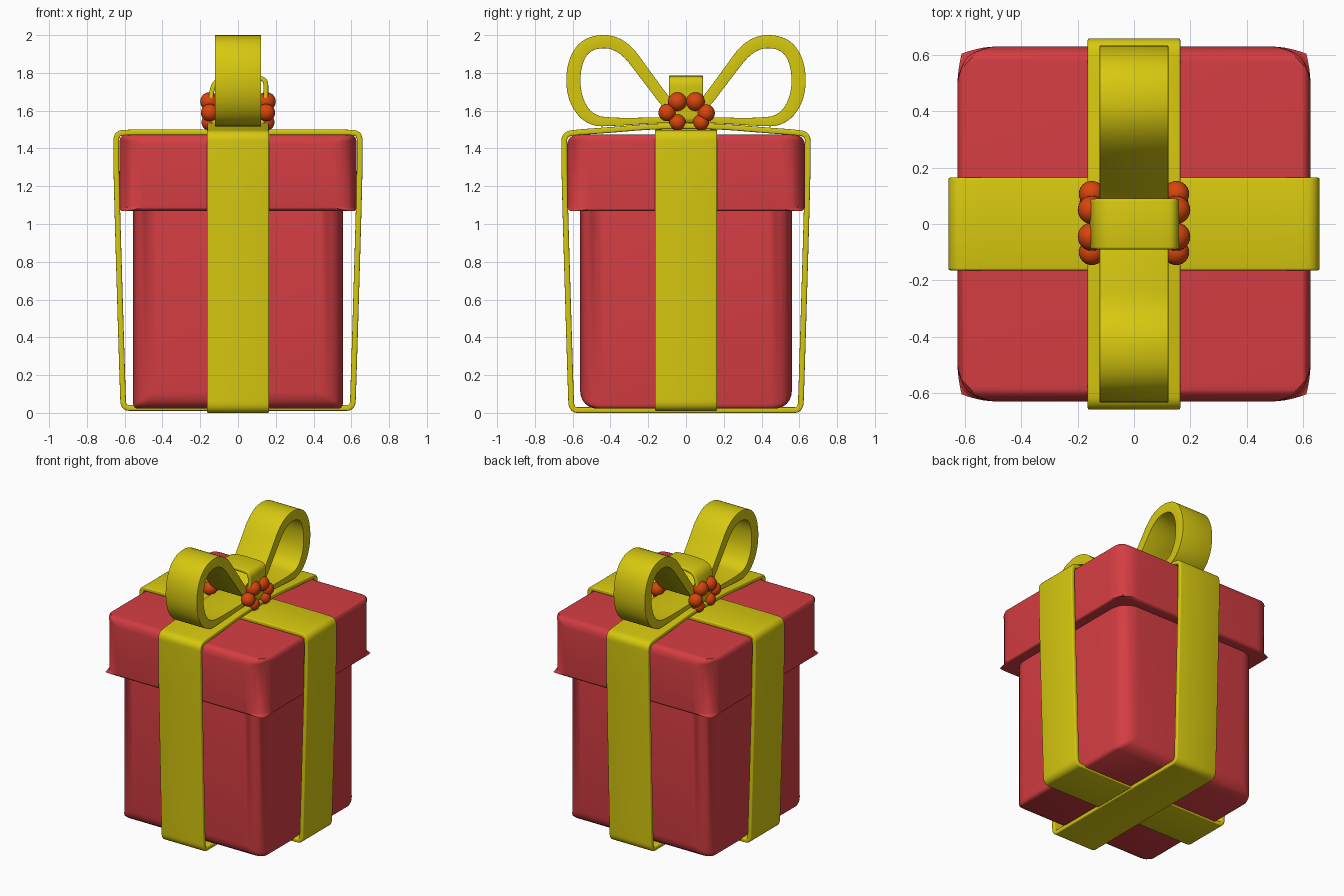
import bpy, bmesh
from mathutils import Vector, Matrix

if "Cube" in bpy.data.objects:
    bpy.data.objects.remove(bpy.data.objects["Cube"])


def material(name, rgb):
    m = bpy.data.materials.new(name)
    m.diffuse_color = (*rgb, 1)
    m.use_nodes = True
    m.node_tree.nodes["Principled BSDF"].inputs["Base Color"].default_value = m.diffuse_color
    return m


RED = material("red_paper", (0.66, 0.047, 0.055))
YELLOW = material("yellow_ribbon", (0.68, 0.58, 0.005))
ORANGE = material("orange_beads", (0.68, 0.06, 0.004))


def finish(name, bm, mat, bevel=None, segments=3, limit='ANGLE', angle=40):
    bmesh.ops.recalc_face_normals(bm, faces=bm.faces[:])
    mesh = bpy.data.meshes.new(name)
    bm.to_mesh(mesh)
    bm.free()
    ob = bpy.data.objects.new(name, mesh)
    bpy.context.collection.objects.link(ob)
    mesh.materials.append(mat)
    bpy.ops.object.select_all(action='DESELECT')
    ob.select_set(True)
    bpy.context.view_layer.objects.active = ob
    if bevel:
        mod = ob.modifiers.new("bevel", 'BEVEL')
        mod.width, mod.segments, mod.limit_method = bevel, segments, limit
        mod.angle_limit = 0.9
        bpy.ops.object.modifier_apply(modifier=mod.name)
    bpy.ops.object.shade_smooth_by_angle(angle=angle * 0.01745)
    return ob


def soft_box(name, hx, hy, z0, z1, upright, bottom, top):
    """Box with its own edge radius per edge group; bottom/top = (x edges, y edges)."""
    bm = bmesh.new()
    bmesh.ops.create_cube(bm, size=2)
    weight = bm.edges.layers.float.new("bevel_weight_edge")
    for e in bm.edges:
        d = e.verts[0].co - e.verts[1].co
        rim = top if e.verts[0].co.z > 0 else bottom
        r = upright if abs(d.z) > 1 else rim[0] if abs(d.x) > 1 else rim[1]
        e[weight] = r / 0.15
    for v in bm.verts:
        v.co = Vector((v.co.x * hx, v.co.y * hy, z1 if v.co.z > 0 else z0))
    return finish(name, bm, RED, 0.15, 6, 'WEIGHT')


def round_off(pts, closed, levels=3):
    """Corner-cutting of a control polygon."""
    pts = [Vector(p) for p in pts]
    for _ in range(levels):
        n = len(pts)
        new = [] if closed else [pts[0]]
        for i in range(n if closed else n - 1):
            a, b = pts[i], pts[(i + 1) % n]
            new += [a.lerp(b, 0.25), a.lerp(b, 0.75)]
        pts = new if closed else new + [pts[-1]]
    return pts


def band(name, path, half_width, plane, closed=True, bevel=0.008):
    """Ribbon along a path of (across, height, thickness) in the xz or yz plane."""
    pts = round_off(path, closed)
    bm = bmesh.new()
    n = len(pts)
    rings = []
    for i, p in enumerate(pts):
        a = pts[i - 1] if closed or i else p
        b = pts[(i + 1) % n] if closed or i < n - 1 else p
        nrm = Vector((b.y - a.y, a.x - b.x)).normalized() * p.z / 2
        ring = []
        for s, w in ((1, -1), (1, 1), (-1, 1), (-1, -1)):
            u, z, w = p.x + s * nrm.x, p.y + s * nrm.y, w * half_width
            ring.append(bm.verts.new((u, w, z) if plane == 'xz' else (w, u, z)))
        rings.append(ring)
    for i in range(n if closed else n - 1):
        r, q = rings[i], rings[(i + 1) % n]
        for k in range(4):
            bm.faces.new((r[k], r[(k + 1) % 4], q[(k + 1) % 4], q[k]))
    if not closed:
        bm.faces.new(rings[0])
        bm.faces.new(rings[-1])
    return finish(name, bm, YELLOW, bevel)


def mirrored(half):
    return half + [(-u, z, t) for u, z, t in reversed(half[1:-1])]


# Box and lid
soft_box("box_body", 0.555, 0.56, 0.022, 1.12, 0.12, (0.09, 0.025), (0.01, 0.01))
soft_box("box_lid", 0.627, 0.63, 1.068, 1.473, 0.13, (0.025, 0.015), (0.055, 0.035))

# Ribbons wrapped around the box, the second crossing over the first
T = 0.03
side = [(0.645, 1.41, T), (0.643, 1.2, T), (0.61, 0.1, T)]
band("ribbon_across", mirrored(
    [(0, 1.485, T), (0.4, 1.485, T), (0.58, 1.485, T), (0.643, 1.48, T)] + side +
    [(0.606, 0.026, T), (0.54, 0.026, T), (0, 0.026, T)]), 0.165, 'xz')
band("ribbon_along", mirrored(
    [(0, 1.52, T), (0.2, 1.515, T), (0.4, 1.498, T), (0.58, 1.485, T), (0.643, 1.475, T)] + side +
    [(0.606, 0.015, T), (0.54, 0.015, T), (0, 0.015, T)]), 0.165, 'yz')

# Bow loops
bow = [(0, 1.58, .04), (0.08, 1.61, .06), (0.2, 1.77, .06), (0.345, 1.965, .07),
       (0.52, 1.965, .07), (0.596, 1.85, .075), (0.596, 1.67, .075),
       (0.51, 1.545, .06), (0.36, 1.54, .04), (0.15, 1.55, .03), (0, 1.55, .03)]
for label, s in (("back", 1), ("front", -1)):
    band("bow_loop_" + label, [(s * u, z, t) for u, z, t in bow], 0.122, 'yz', False)

# Knot band over the middle of the bow
K = 0.025
band("bow_knot", [(0, 1.53, K), (-0.14, 1.53, K), (-0.146, 1.6, K), (-0.144, 1.69, K),
                  (-0.12, 1.76, K), (-0.04, 1.775, K), (0.1, 1.773, K), (0.148, 1.765, K),
                  (0.148, 1.69, K), (0.146, 1.6, K), (0.14, 1.53, K)], 0.09, 'xz')

# Bead clusters on both sides of the knot
beads = [(-0.045, 1.648, .05), (0.05, 1.648, .05), (-0.1, 1.59, .046),
         (0.107, 1.587, .046), (-0.045, 1.538, .043), (0.08, 1.538, .043)]
for label, s in (("right", 1), ("left", -1)):
    bm = bmesh.new()
    for y, z, r in beads:
        bmesh.ops.create_uvsphere(bm, u_segments=24, v_segments=14, radius=r,
                                  matrix=Matrix.Translation((s * 0.15, y, z)))
    finish("beads_" + label, bm, ORANGE)
